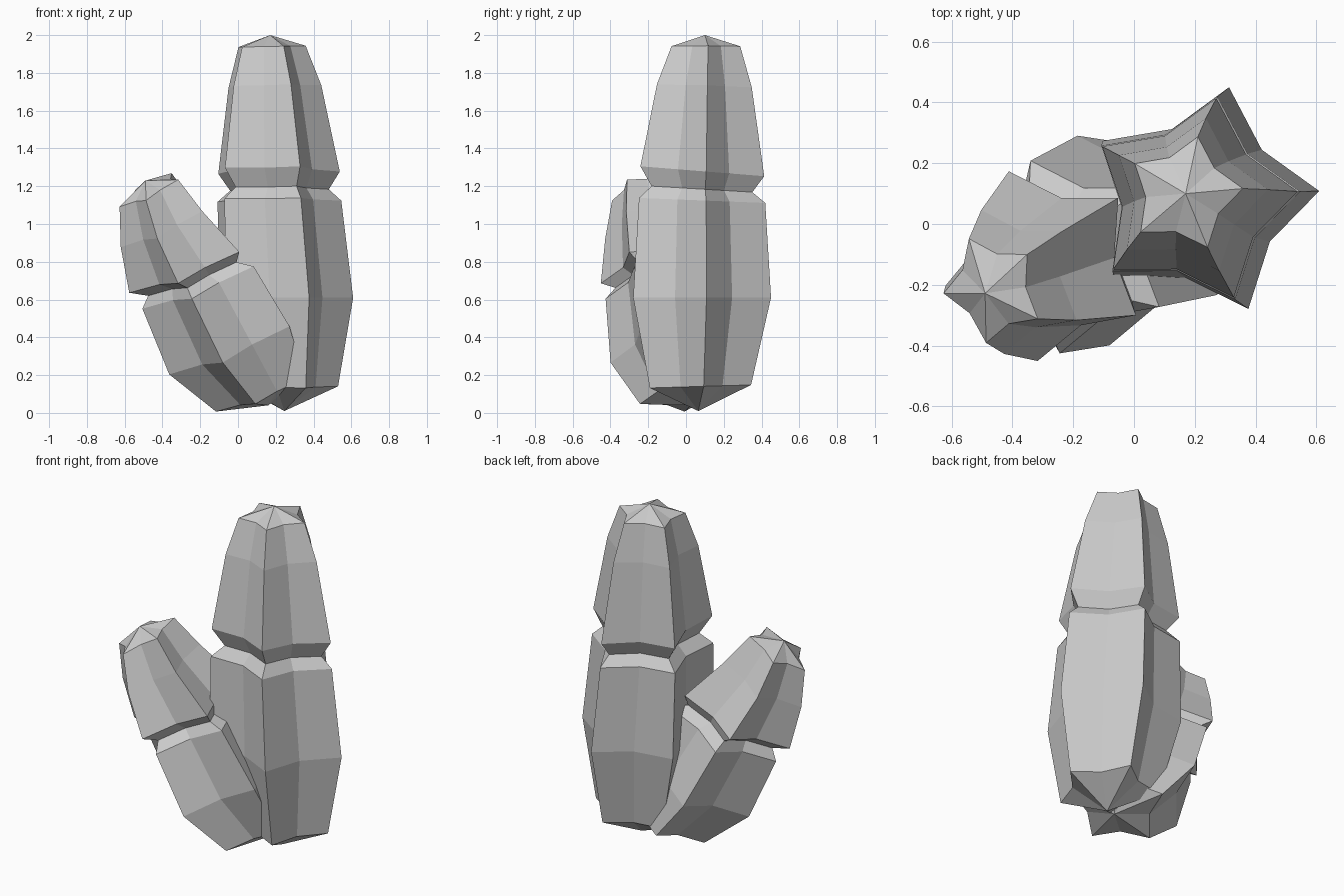
import bpy, bmesh, math
from mathutils import Vector

if "Cube" in bpy.data.objects:
    bpy.data.objects.remove(bpy.data.objects["Cube"])

INNER = 0.67  # valley radius relative to rib radius


def star_stem(name, phase, bottom, rings, top):
    """Five-ribbed stem lofted through tilted star rings and closed at two poles.
    ring = (x, y, z, radius, slope_x, slope_y)"""
    bm = bmesh.new()
    loops = []
    for x, y, z, r, sx, sy in rings:
        q = Vector((0, 0, 1)).rotation_difference(Vector((-sx, -sy, 1)).normalized())
        loop = []
        for i in range(10):
            a = math.radians(phase + 36 * i)
            rad = r if i % 2 == 0 else r * INNER
            p = Vector((rad * math.cos(a), rad * math.sin(a), 0))
            loop.append(bm.verts.new(Vector((x, y, z)) + q @ p))
        loops.append(loop)
    low, high = bm.verts.new(bottom), bm.verts.new(top)
    for i in range(10):
        j = (i + 1) % 10
        bm.faces.new((low, loops[0][j], loops[0][i]))
        for a, b in zip(loops, loops[1:]):
            bm.faces.new((a[i], a[j], b[j], b[i]))
        bm.faces.new((loops[-1][i], loops[-1][j], high))
    bmesh.ops.recalc_face_normals(bm, faces=bm.faces)
    me = bpy.data.meshes.new(name)
    bm.to_mesh(me)
    bm.free()
    ob = bpy.data.objects.new(name, me)
    bpy.context.collection.objects.link(ob)
    return ob


# Tall upright stem
star_stem("main_stem", 5, (0.245, 0.065, 0.01), [
    (0.248, 0.069, 0.14, 0.283, 0, 0.03),
    (0.226, 0.075, 0.61, 0.385, 0, 0),
    (0.195, 0.076, 1.125, 0.353, 0, -0.04),
    (0.20, 0.077, 1.185, 0.282, 0, -0.06),
    (0.193, 0.077, 1.28, 0.347, 0, -0.08),
    (0.177, 0.09, 1.73, 0.265, 0.02, -0.03),
    (0.167, 0.10, 1.94, 0.192, 0.02, 0),
], (0.17, 0.10, 2.0))

# Short leaning stem
star_stem("side_stem", -29, (0.16, 0.025, 0.04), [
    (0.13, 0.015, 0.115, 0.27, 0.42, 0.2),
    (-0.03, -0.045, 0.36, 0.37, 0.45, 0.2),
    (-0.197, -0.10, 0.69, 0.34, 0.43, 0.2),
    (-0.23, -0.115, 0.73, 0.27, 0.43, 0.2),
    (-0.27, -0.13, 0.77, 0.335, 0.42, 0.2),
    (-0.395, -0.185, 0.995, 0.255, 0.5, 0.23),
    (-0.465, -0.216, 1.18, 0.185, 0.53, 0.25),
], (-0.49, -0.228, 1.23))
